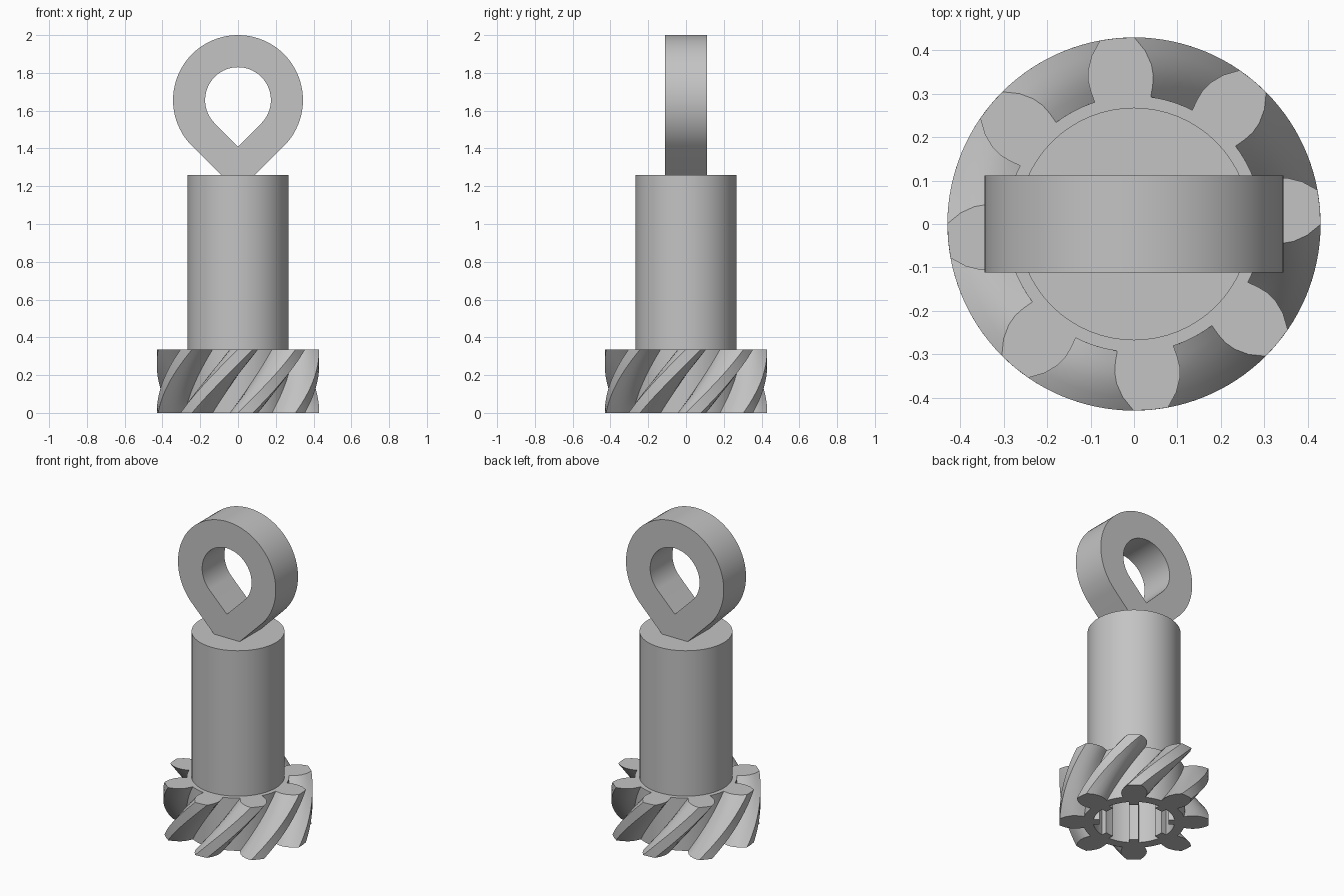
import bpy, bmesh
from math import sin, cos, radians, pi, sqrt

cube = bpy.data.objects.get("Cube")
if cube:
    bpy.data.objects.remove(cube, do_unlink=True)

grey = bpy.data.materials.new("plain grey")
grey.use_nodes = True
colour = (0.55, 0.55, 0.55, 1)
grey.diffuse_color = colour
grey.node_tree.nodes["Principled BSDF"].inputs["Base Color"].default_value = colour


def polar(r, degrees):
    return r * cos(radians(degrees)), r * sin(radians(degrees))


def walls(bm, sections):
    """Skin a stack of closed loops; return the first and last edge loops."""
    rings = [[bm.verts.new(p) for p in section] for section in sections]
    n = len(rings[0])
    for a, b in zip(rings, rings[1:]):
        for i in range(n):
            j = (i + 1) % n
            bm.faces.new((a[i], a[j], b[j], b[i]))
    return [[bm.edges.get((r[i], r[(i + 1) % n])) for i in range(n)]
            for r in (rings[0], rings[-1])]


def cap(bm, edges):
    bmesh.ops.triangle_fill(bm, edges=edges, use_beauty=True)


def finish(bm, name):
    bmesh.ops.recalc_face_normals(bm, faces=bm.faces)
    mesh = bpy.data.meshes.new(name)
    bm.to_mesh(mesh)
    bm.free()
    obj = bpy.data.objects.new(name, mesh)
    bpy.context.collection.objects.link(obj)
    mesh.materials.append(grey)
    bpy.ops.object.select_all(action='DESELECT')
    obj.select_set(True)
    bpy.context.view_layer.objects.active = obj
    bpy.ops.object.shade_smooth_by_angle(angle=radians(30))


# Helical gear with a ribbed bore
TEETH, PITCH, PHASE = 8, 45, 5.2
GEAR_TOP, TWIST, STEPS = 0.335, 45, 16
flank = [(0.295, 12.7), (0.32, 12.9), (0.345, 12.6), (0.37, 11.4),
         (0.40, 8.9), (0.43, 5.3)]
tooth = [(r, -a) for r, a in flank] + [(0.43, 0)] + [(r, a) for r, a in flank[::-1]]
tooth += [(0.295, 16), (0.295, 19.3), (0.295, 22.5), (0.295, 25.7), (0.295, 29)]
rib = [(0.235, -7), (0.2, -8), (0.2, 0), (0.2, 8), (0.235, 7)]
rib += [(0.235, a) for a in (13, 19, 26, 32)]


def repeat(shape, turn, z):
    return [(*polar(r, a + k * PITCH + PHASE + turn), z)
            for k in range(TEETH) for r, a in shape]


bm = bmesh.new()
outer = walls(bm, [repeat(tooth, TWIST * (i / STEPS - 1), GEAR_TOP * i / STEPS)
                   for i in range(STEPS + 1)])
bore = walls(bm, [repeat(rib, 0, z) for z in (0, GEAR_TOP - 0.005)])
cap(bm, outer[0] + bore[0])
cap(bm, outer[1])
cap(bm, bore[1])
finish(bm, "helical_gear")

# Round stem
STEM_TOP = 1.26
bm = bmesh.new()
ends = walls(bm, [[(*polar(0.268, i * 360 / 64), z) for i in range(64)]
                  for z in (GEAR_TOP, STEM_TOP)])
for end in ends:
    cap(bm, end)
finish(bm, "stem")

# Teardrop eye on top
EYE_Z, OUTER_R, INNER_R, HALF = 1.656, 0.344, 0.174, 0.112


def eye_arc(r):
    return [(x, EYE_Z + z) for x, z in (polar(r, -45 + 270 * i / 60) for i in range(61))]


foot = STEM_TOP - (EYE_Z - OUTER_R * sqrt(2))
outline = eye_arc(OUTER_R) + [(-foot, STEM_TOP), (foot, STEM_TOP)]
hole = eye_arc(INNER_R) + [(0, EYE_Z - INNER_R * sqrt(2))]
bm = bmesh.new()
rim, inside = [walls(bm, [[(x, y, z) for x, z in loop] for y in (-HALF, HALF)])
               for loop in (outline, hole)]
for a, b in zip(rim, inside):
    cap(bm, a + b)
finish(bm, "teardrop_eye")
